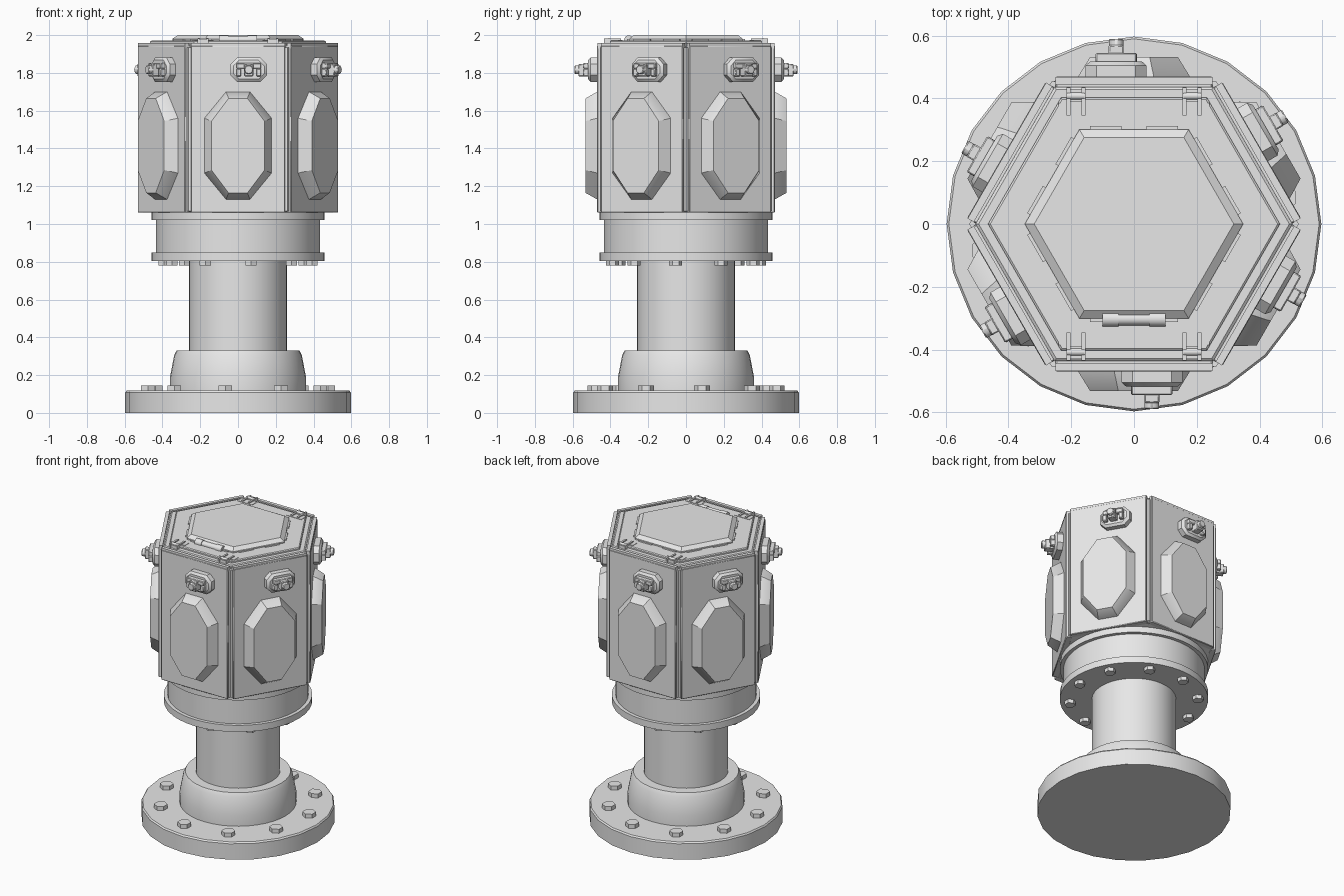
import bpy
import bmesh
from math import cos, sin, pi, radians
from mathutils import Vector, Matrix

cube = bpy.data.objects.get("Cube")
if cube:
    bpy.data.objects.remove(cube, do_unlink=True)

grey = bpy.data.materials.new("plain grey")
grey.use_nodes = True
grey.diffuse_color = (0.8, 0.8, 0.8, 1)
grey.node_tree.nodes["Principled BSDF"].inputs["Base Color"].default_value = grey.diffuse_color


def finish(name, bm, turns=(0,), bevel=0):
    """Turn a bmesh into objects, one copy for each angle around z."""
    bmesh.ops.recalc_face_normals(bm, faces=bm.faces)
    mesh = bpy.data.meshes.new(name)
    bm.to_mesh(mesh)
    bm.free()
    mesh.materials.append(grey)
    mesh.polygons.foreach_set("use_smooth", [True] * len(mesh.polygons))
    mesh.set_sharp_from_angle(angle=radians(30))
    for turn in turns:
        ob = bpy.data.objects.new(name, mesh)
        ob.rotation_euler.z = turn
        bpy.context.collection.objects.link(ob)
        if bevel:
            mod = ob.modifiers.new("bevel", 'BEVEL')
            mod.width, mod.segments = bevel, 1


def loft(bm, rings):
    """Join equal-length rings of points and cap both ends."""
    loops = [[bm.verts.new(p) for p in ring] for ring in rings]
    n = len(loops[0])
    for a, b in zip(loops, loops[1:]):
        for i in range(n):
            j = (i + 1) % n
            bm.faces.new((a[i], a[j], b[j], b[i]))
    bm.faces.new(loops[0][::-1])
    bm.faces.new(loops[-1])


def ngon(r, z, sides):
    return [(r * cos(2 * pi * i / sides), r * sin(2 * pi * i / sides), z) for i in range(sides)]


def turned(name, profile, sides):
    bm = bmesh.new()
    loft(bm, [ngon(r, z, sides) for r, z in profile])
    finish(name, bm)


def octagon(cx, cz, y, w, h, cut_x, cut_z):
    """Octagon facing -y with clipped corners."""
    pts = [(w - cut_x, h), (w, h - cut_z), (w, cut_z - h), (w - cut_x, -h)]
    pts += [(-x, -z) for x, z in pts]
    return [(cx + x, y, cz + z) for x, z in pts]


def box(bm, x, y, z):
    size = (x[1] - x[0], y[1] - y[0], z[1] - z[0])
    mid = Vector((x[0] + x[1], y[0] + y[1], z[0] + z[1])) / 2
    bmesh.ops.create_cube(bm, size=1, matrix=Matrix.Translation(mid) @ Matrix.Diagonal((*size, 1)))


def rod(bm, centre, radius, length, axis, sides=16):
    rot = {'X': Matrix.Rotation(pi / 2, 4, 'Y'), 'Y': Matrix.Rotation(pi / 2, 4, 'X'),
           'Z': Matrix.Identity(4)}[axis]
    bmesh.ops.create_cone(bm, cap_ends=True, segments=sides, radius1=radius, radius2=radius,
                          depth=length, matrix=Matrix.Translation(centre) @ rot)


def bolts(name, radius, z, start, size):
    bm = bmesh.new()
    for i in range(10):
        a = radians(start + 36 * i)
        rod(bm, (radius * cos(a), radius * sin(a), z), size, 0.03, 'Z', 6)
    finish(name, bm)


six = [i * pi / 3 for i in range(6)]
two = [0, pi]

# Pedestal
turned("base_disc", [(0.597, 0), (0.597, 0.108), (0.59, 0.118)], 24)
turned("base_cone", [(0.36, 0.11), (0.36, 0.19), (0.338, 0.305), (0.325, 0.33)], 40)
turned("column", [(0.26, 0.3), (0.26, 0.82)], 40)
bolts("base_bolts", 0.485, 0.13, 10, 0.042)

# Collar under the head
turned("collar", [(0.458, 0.805), (0.458, 0.85), (0.435, 0.85), (0.435, 1.02),
                  (0.458, 1.02), (0.458, 1.075)], 40)
bolts("collar_bolts", 0.395, 0.795, 28, 0.034)

# Hexagonal head with six side panels and open corner grooves
turned("head_core", [(0.5, 1.06), (0.525, 1.07), (0.525, 1.935)], 6)
bm = bmesh.new()
box(bm, (-0.25, 0.25), (-0.47, -0.43), (1.06, 1.945))
finish("side_panel", bm, six, 0.004)

# Raised octagonal bulge on each panel
bm = bmesh.new()
loft(bm, [octagon(0, 1.415, -0.46, 0.178, 0.285, 0.115, 0.14),
          octagon(0, 1.415, -0.47, 0.178, 0.285, 0.115, 0.14),
          octagon(0, 1.415, -0.532, 0.14, 0.25, 0.09, 0.12)])
finish("panel_bulge", bm, six)

# Side latch: clipped pad, handle and eye bolt
cx, cz = 0.057, 1.817
bm = bmesh.new()
loft(bm, [octagon(cx, cz, -0.46, 0.097, 0.064, 0.035, 0.035),
          octagon(cx, cz, -0.505, 0.097, 0.064, 0.035, 0.035),
          octagon(cx, cz, -0.518, 0.082, 0.05, 0.03, 0.03)])
finish("latch_pad", bm, six)
bm = bmesh.new()
box(bm, (cx - 0.065, cx + 0.065), (-0.545, -0.51), (cz + 0.005, cz + 0.035))
for side in (-1, 1):
    x = cx + side * 0.053
    box(bm, (x - 0.013, x + 0.013), (-0.545, -0.51), (cz - 0.035, cz + 0.005))
finish("latch_handle", bm, six, 0.004)
bm = bmesh.new()
box(bm, (cx - 0.024, cx + 0.024), (-0.57, -0.51), (cz - 0.035, cz + 0.03))
rod(bm, (cx, -0.555, cz), 0.024, 0.07, 'Y', 12)
finish("latch_bolt", bm, six, 0.004)

# Lid: rim strips, stepped hexagonal plates and raised centre
bm = bmesh.new()
box(bm, (-0.25, 0.25), (-0.468, -0.445), (1.93, 1.957))
finish("rim_strip", bm, six)
turned("lid_lower", [(0.505, 1.92), (0.505, 1.95), (0.495, 1.957)], 6)
turned("lid_plate", [(0.465, 1.95), (0.465, 1.966), (0.458, 1.971)], 6)
turned("lid_centre", [(0.348, 1.965), (0.348, 1.98), (0.318, 2.0)], 6)
bm = bmesh.new()
for end in (-1, 1):
    box(bm, (end * 0.09 - 0.05, end * 0.09 + 0.05), (-0.312, -0.296), (1.968, 1.98))
finish("centre_trim", bm, six)

# Hinges at the front and back of the lid
bm = bmesh.new()
for side in (-1, 1):
    x = side * 0.185
    box(bm, (x - 0.055, x + 0.055), (-0.385, -0.337), (1.965, 1.974))
    for cheek in (-0.024, 0.024):
        box(bm, (x + cheek - 0.006, x + cheek + 0.006), (-0.435, -0.345), (1.95, 1.981))
    box(bm, (x - 0.018, x + 0.018), (-0.43, -0.39), (1.95, 1.976))
    rod(bm, (x, -0.408, 1.973), 0.012, 0.056, 'X')
finish("lid_hinges", bm, two)

# Grab handle at the front of the lid
bm = bmesh.new()
rod(bm, (0, -0.303, 1.975), 0.02, 0.1, 'X')
for side in (-1, 1):
    rod(bm, (side * 0.075, -0.303, 1.975), 0.024, 0.05, 'X')
finish("lid_handle", bm)
